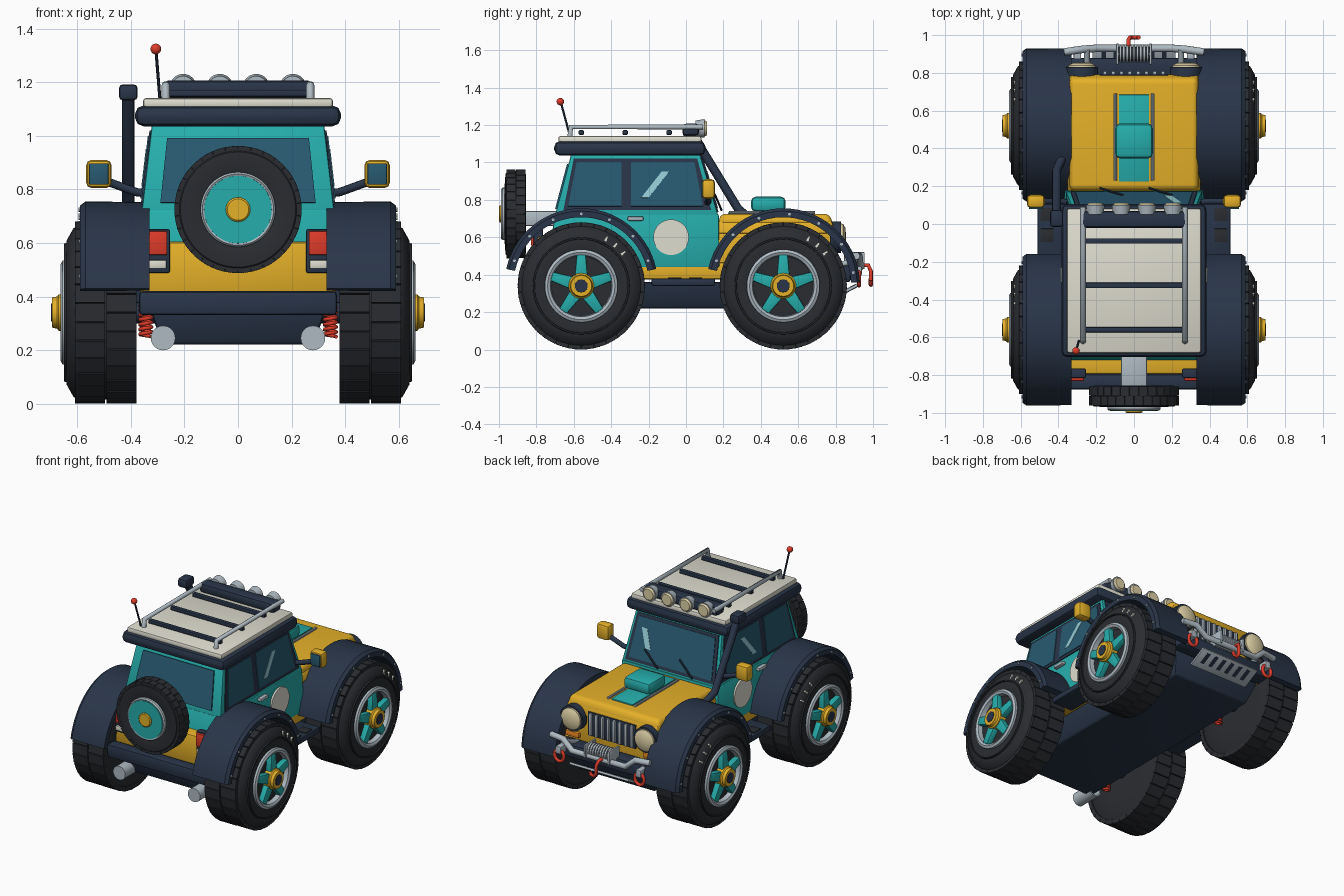
import bpy, bmesh
from math import pi, sin, cos, radians
from mathutils import Matrix, Vector

if "Cube" in bpy.data.objects:
    bpy.data.objects.remove(bpy.data.objects["Cube"])

COL = dict(teal=(42, 172, 170), yellow=(228, 175, 45), navy=(45, 56, 74), tyre=(46, 48, 52),
           steel=(172, 184, 192), cream=(222, 220, 206), red=(222, 62, 46), glass=(44, 90, 112),
           lamp=(222, 208, 165), orange=(240, 140, 40), shine=(150, 205, 215))
MATS = {}
for k, c in COL.items():
    MATS[k] = bpy.data.materials.new(k)
    MATS[k].diffuse_color = [(v / 255) ** 2.2 for v in c] + [1]


def finish(bm, name, col, M=None, bevel=0, seg=2):
    bmesh.ops.recalc_face_normals(bm, faces=bm.faces)
    if bevel:
        sharp = [e for e in bm.edges if len(e.link_faces) == 2 and e.calc_face_angle() > radians(35)]
        bmesh.ops.bevel(bm, geom=sharp, offset=bevel, segments=seg, profile=0.5, affect='EDGES')
    if M:
        bm.transform(M)
    me = bpy.data.meshes.new(name)
    for f in bm.faces:
        f.smooth = True
    bm.to_mesh(me)
    bm.free()
    me.set_sharp_from_angle(angle=radians(35))
    me.materials.append(MATS[col])
    ob = bpy.data.objects.new(name, me)
    bpy.context.collection.objects.link(ob)
    return ob


def loft(name, a, b, col, bevel=0, M=None, seg=2):
    """Tapered block between rectangles (half_x, y0, y1, z)."""
    bm = bmesh.new()
    r = [[bm.verts.new(p) for p in ((-h, y0, z), (h, y0, z), (h, y1, z), (-h, y1, z))] for h, y0, y1, z in (a, b)]
    bm.faces.new(r[0]); bm.faces.new(r[1])
    for i in range(4):
        j = (i + 1) % 4
        bm.faces.new((r[0][i], r[0][j], r[1][j], r[1][i]))
    return finish(bm, name, col, M, bevel, seg)


def box(name, c, s, col, bevel=0.008, M=None):
    x, y, z = c
    T = Matrix.Translation((x, y, z))
    return loft(name, (s[0] / 2, -s[1] / 2, s[1] / 2, -s[2] / 2), (s[0] / 2, -s[1] / 2, s[1] / 2, s[2] / 2),
                col, bevel, M @ T if M else T)


def lathe(name, prof, col, M, n=48):
    """Revolve (x, r) profile round the local x axis."""
    bm = bmesh.new()
    rings = [[bm.verts.new((x, r * cos(2 * pi * i / n), r * sin(2 * pi * i / n))) for i in range(n)] for x, r in prof]
    for a, b in zip(rings, rings[1:]):
        for i in range(n):
            j = (i + 1) % n
            bm.faces.new((a[i], a[j], b[j], b[i]))
    bm.faces.new(rings[0]); bm.faces.new(rings[-1])
    return finish(bm, name, col, M)


def rod(name, p, q, r, col, n=16, r2=None):
    p, q = Vector(p), Vector(q)
    d = q - p
    M = Matrix.Translation(p) @ Vector((1, 0, 0)).rotation_difference(d).to_matrix().to_4x4()
    return lathe(name, [(0, r), (d.length, r2 or r)], col, M, n)


def tube(name, pts, r, col, closed=False):
    cu = bpy.data.curves.new(name, 'CURVE')
    cu.dimensions, cu.bevel_depth, cu.bevel_resolution, cu.use_fill_caps = '3D', r, 3, True
    sp = cu.splines.new('POLY')
    sp.points.add(len(pts) - 1)
    for s, p in zip(sp.points, pts):
        s.co = (*p, 1)
    sp.use_cyclic_u, sp.use_smooth = closed, True
    cu.materials.append(MATS[col])
    ob = bpy.data.objects.new(name, cu)
    bpy.context.collection.objects.link(ob)


def slab(name, pts, t, col):
    bm = bmesh.new()
    f = bm.faces.new([bm.verts.new(p) for p in pts])
    f.normal_update()
    n = f.normal.copy()
    bmesh.ops.translate(bm, verts=bm.verts, vec=-n * t / 2)
    ex = bmesh.ops.extrude_face_region(bm, geom=[f])
    bmesh.ops.translate(bm, verts=[v for v in ex['geom'] if isinstance(v, bmesh.types.BMVert)], vec=n * t)
    return finish(bm, name, col)


def at(x, y, z, turn=0):
    return Matrix.Translation((x, y, z)) @ Matrix.Rotation(turn, 4, 'Z')


def treads(name, M, r, rows, w, n, h):
    bm = bmesh.new()
    for k, x in enumerate(rows):
        for i in range(n):
            R = Matrix.Rotation(2 * pi * (i + 0.5 * (k % 2)) / n, 4, 'X')
            S = Matrix.Diagonal((w, 2 * pi * r / n * 0.93, h, 1))
            bmesh.ops.create_cube(bm, size=1, matrix=R @ Matrix.Translation((x, 0, r - h / 2)) @ S)
    return finish(bm, name, 'tyre', M)


def wheel(name, M):
    lathe(name + '_tyre', [(-.115, .18), (-.115, .3), (-.1, .325), (.1, .325), (.12, .315), (.145, .27),
                           (.15, .23), (.145, .195), (.13, .19)], 'tyre', M, 56)
    treads(name + '_tread', M, .339, (-.06, .058), .112, 30, .03)
    lathe(name + '_sidewall_ring', [(.13, .262), (.156, .258), (.156, .25), (.13, .246)], 'tyre', M)
    lathe(name + '_rim', [(.08, .01), (.1, .155), (.16, .165), (.168, .18), (.16, .195), (.1, .195)], 'steel', M)
    for i in range(5):
        R = M @ Matrix.Rotation(2 * pi * i / 5, 4, 'X')
        loft(name + '_spoke', (.024, -.036, .036, .03), (.02, -.024, .024, .166), 'teal', .006,
             R @ Matrix.Translation((.145, 0, 0)))
    lathe(name + '_hub', [(.09, .068), (.175, .068), (.182, .06), (.2, .056), (.2, .036)], 'yellow', M, 32)
    lathe(name + '_hub_cap', [(.19, .036), (.203, .034)], 'navy', M, 24)
    for i in range(3):
        R = M @ Matrix.Rotation(radians(-28 - 12 * i) * (1 if M[0][0] > 0 else -1), 4, 'X')
        box(name + '_mark', (.138, 0, .285), (.012, .012, .03), 'cream', 0, R)


def fender(name, s, cy, a0, a1):
    bm = bmesh.new()
    n, z, rows = 28, .345, []
    for i in range(n + 1):
        a = radians(a0 + (a1 - a0) * i / n)
        rows.append([bm.verts.new((s * x, cy + r * cos(a), z + r * sin(a)))
                     for x, r in ((.33, .37), (.33, .408), (.57, .41), (.59, .395), (.59, .362), (.56, .365))])
    for a, b in zip(rows, rows[1:]):
        for i in range(6):
            j = (i + 1) % 6
            bm.faces.new((a[i], a[j], b[j], b[i]))
    bm.faces.new(rows[0]); bm.faces.new(rows[-1])
    finish(bm, name, 'navy')
    for i in range(7):
        a = radians(a0 + 8 + (a1 - a0 - 16) * i / 6)
        y, zz = cy + .38 * cos(a), z + .38 * sin(a)
        rod(name + '_bolt', (s * .585, y, zz), (s * .596, y, zz), .008, 'steel', 8)


# Chassis and lower body
loft('chassis', (.285, -.76, .74, .22), (.33, -.8, .8, .36), 'navy', .012)
box('body_sill', (0, -.005, .42), (.73, 1.57, .09), 'yellow', .012)
box('rear_tub', (0, -.72, .505), (.72, .15, .2), 'yellow', .015)
box('rear_bumper', (0, -.835, .375), (.74, .08, .09), 'navy', .015)
loft('cab_lower', (.37, -.745, .18, .44), (.36, -.70, .175, .725), 'teal', .008)
loft('cab_upper', (.36, -.70, .172, .72), (.32, -.61, .07, 1.06), 'teal', .008)
box('engine_bay', (0, .475, .53), (.68, .62, .3), 'yellow', .015)
loft('hood', (.355, .165, .795, .62), (.335, .175, .78, .695), 'yellow', .015)
loft('hood_top', (.345, .17, .79, .665), (.335, .185, .765, .725), 'yellow', .025, None, 4)
box('hood_stripe', (0, .455, .727), (.16, .46, .012), 'teal', .003)
box('hood_scoop', (0, .44, .777), (.2, .185, .08), 'teal', .025)

# Roof and rack
box('roof_rim', (0, -.3, 1.075), (.77, .81, .078), 'navy', .032)
box('roof_panel', (0, -.3, 1.122), (.71, .765, .04), 'cream', .012)
for y in (-.56, -.325, -.09):
    box('rack_crossbar', (0, y, 1.16), (.54, .028, .025), 'navy', .005)
box('light_bar', (0, .025, 1.175), (.56, .09, .065), 'navy', .02)
for x in (-.205, -.068, .068, .205):
    rod('roof_lamp', (x, .05, 1.182), (x, .1, 1.182), .042, 'steel', 24, .05)
    rod('roof_lamp_lens', (x, .1, 1.182), (x, .112, 1.182), .043, 'lamp', 24, .036)

# Greenhouse glass
X = lambda z: .36 - (z - .72) / .34 * .04
YB = lambda z: -.70 + (z - .72) / .34 * .09
YF = lambda z: .172 - (z - .72) / .34 * .102


def side(name, s, q, t, col):
    slab(name, [(s * X(z), y, z) for y, z in q], t, col)


for s in (-1, 1):
    side('side_window_frame', s, [(-.655, .745), (.135, .745), (.06, 1.02), (-.6, 1.02)], .012, 'navy')
    side('rear_side_window', s, [(-.63, .765), (-.345, .765), (-.345, 1.0), (-.585, 1.0)], .02, 'glass')
    side('front_side_window', s, [(-.295, .765), (.09, .765), (.045, 1.0), (-.295, 1.0)], .02, 'glass')
    side('window_glint', s, [(-.24, .81), (-.2, .81), (-.09, .95), (-.13, .95)], .024, 'shine')
slab('rear_window', [(x, YB(z), z) for x, z in ((-.29, .75), (.29, .75), (.265, .99), (-.265, .99))], .016, 'glass')
slab('windshield_frame', [(x, YF(z), z) for x, z in ((-.335, .735), (.335, .735), (.305, 1.03), (-.305, 1.03))], .012, 'navy')
slab('windshield', [(x, YF(z), z) for x, z in ((-.31, .755), (.31, .755), (.285, 1.01), (-.285, 1.01))], .02, 'glass')
slab('windshield_glint', [(x, YF(z), z) for x, z in ((.16, .83), (.2, .83), (.25, .95), (.21, .95))], .024, 'shine')
for x in (-.18, .08):
    rod('wiper', (x, .19, .745), (x + .12, YF(.83) + .015, .83), .006, 'navy', 8)

# Mirrored parts
for s, tag in ((-1, 'left'), (1, 'right')):
    for y, end in ((-.56, 'rear'), (.52, 'front')):
        wheel(f'{tag}_{end}_wheel', at(s * .495, y, .34, 0 if s > 0 else pi))
        rod('axle_stub', (s * .2, y, .34), (s * .4, y, .34), .04, 'navy')
        tube('coil_spring', [(s * .345 + .022 * cos(t * .7), y - .12 + .022 * sin(t * .7), .25 + .002 * t)
                             for t in range(60)], .007, 'red')
    fender(f'{tag}_rear_fender', s, -.56, 12, 168)
    fender(f'{tag}_front_fender', s, .52, 2, 168)
    box('side_step', (s * .43, -.015, .36), (.16, .34, .04), 'navy', .01)
    for y in (-.06, .05):
        box('step_grip', (s * .46, y, .382), (.07, .07, .008), 'tyre', .002)
    rod('door_roundel', (s * .35, -.08, .6), (s * .374, -.08, .6), .095, 'cream', 40)
    box('door_handle', (s * .377, -.27, .7), (.03, .085, .024), 'steel', .008)
    tube('mirror_arm', [(s * .34, .11, .785), (s * .38, .12, .79), (s * .49, .12, .83)], .016, 'navy')
    box('mirror_shell', (s * .52, .12, .858), (.095, .07, .105), 'yellow', .02)
    box('mirror_glass', (s * .52, .085, .858), (.072, .012, .08), 'glass', .004)
    box('tail_light_housing', (s * .302, -.79, .57), (.095, .05, .165), 'navy', .008)
    box('tail_light', (s * .302, -.815, .6), (.075, .03, .09), 'red', .006)
    box('reverse_light', (s * .302, -.815, .52), (.07, .03, .032), 'cream', .005)
    lathe('exhaust_tip', [(0, .036), (0, .046), (.16, .046), (.16, .036), (.03, .034)], 'steel', at(s * .28, -.87, .245, pi / 2), 24)
    tube('roof_rail', [(s * .27, -.62, 1.14), (s * .27, -.615, 1.19), (s * .27, .09, 1.19)], .015, 'steel')
    rod('hood_rail', (s * .1, .23, .732), (s * .1, .69, .732), .009, 'steel', 10)
    rod('headlight_ring', (s * .275, .77, .6), (s * .275, .83, .6), .085, 'navy', 32)
    lathe('headlight', [(0, .074), (.03, .072), (.042, .05), (.046, .01)], 'lamp', at(s * .275, .81, .6, pi / 2), 32)
    box('indicator', (s * .29, .79, .48), (.1, .03, .035), 'orange', .006)
    box('shackle_mount', (s * .3, .9, .42), (.04, .08, .05), 'steel', .006)
    tube('tow_ring', [(s * .3 + .034 * cos(a * pi / 8), .925, .38 + .038 * sin(a * pi / 8)) for a in range(16)],
         .011, 'red', True)

# Grille, bumper, winch and skid plate
box('grille', (0, .785, .58), (.36, .02, .16), 'navy', .004)
for i in range(8):
    box('grille_bar', (-.154 + .044 * i, .797, .58), (.02, .024, .15), 'steel', .005)
box('front_bumper', (0, .83, .405), (.7, .1, .09), 'navy', .015)
tube('bumper_bar', [(-.37, .91, .5), (-.27, .925, .5), (-.2, .93, .44), (.2, .93, .44), (.27, .925, .5), (.37, .91, .5)],
     .02, 'steel')
for s in (-1, 1):
    tube('bumper_strut', [(s * .25, .8, .44), (s * .25, .925, .49)], .016, 'steel')
    box('winch_end', (s * .088, .9, .475), (.014, .11, .09), 'steel', .004)
rod('winch_drum', (-.085, .9, .475), (.085, .9, .475), .036, 'tyre', 20)
for i in range(9):
    x = -.072 + .018 * i
    rod('winch_cable', (x - .006, .9, .475), (x + .006, .9, .475), .045, 'steel', 20)
tube('winch_hook', [(-.03, .94, .45), (-.03, .975, .45), (-.02, .988, .42), (-.02, .988, .37), (-.005, .988, .345),
                    (.02, .988, .35), (.025, .988, .37)], .011, 'red')
skid = Matrix.Translation((0, .87, .32)) @ Matrix.Rotation(radians(28), 4, 'X')
box('skid_plate', (0, 0, 0), (.44, .14, .016), 'steel', .004, skid)
for i in range(6):
    box('skid_slot', (-.16 + .064 * i, .01, 0), (.026, .08, .02), 'navy', 0, skid)

# Spare wheel on the tail
sp = at(0, -.91, .725, -pi / 2)
lathe('spare_tyre', [(-.055, .1), (-.055, .21), (-.04, .23), (.04, .23), (.055, .215), (.06, .15), (.05, .13)], 'tyre', sp, 56)
treads('spare_tread', sp, .237, (-.026, .026), .05, 30, .02)
lathe('spare_rim', [(.03, .14), (.07, .14), (.078, .133), (.07, .12)], 'steel', sp)
lathe('spare_disc', [(.03, .128), (.079, .126)], 'teal', sp)
lathe('spare_hub', [(.05, .046), (.085, .046), (.09, .04)], 'yellow', sp, 28)
box('spare_mount', (0, -.77, .7), (.14, .2, .08), 'steel', .01)

# Snorkel and antenna
tube('snorkel_pipe', [(-.33, .4, .67), (-.385, .34, .7), (-.41, .28, .75), (-.41, .09, 1.06), (-.41, .04, 1.15)], .024, 'navy')
box('snorkel_head', (-.41, .03, 1.163), (.07, .09, .06), 'navy', .015)
rod('antenna', (-.292, -.62, 1.14), (-.307, -.67, 1.325), .006, 'navy', 8)
lathe('antenna_tip', [(.02 * cos(a), .02 * sin(a) + 1e-4) for a in [pi * i / 8 for i in range(9)]], 'red', at(-.307, -.672, 1.325), 16)

for m in bpy.data.materials:
    if m.users and not m.is_grease_pencil:
        m.use_nodes = True
        m.node_tree.nodes["Principled BSDF"].inputs["Base Color"].default_value = m.diffuse_color
